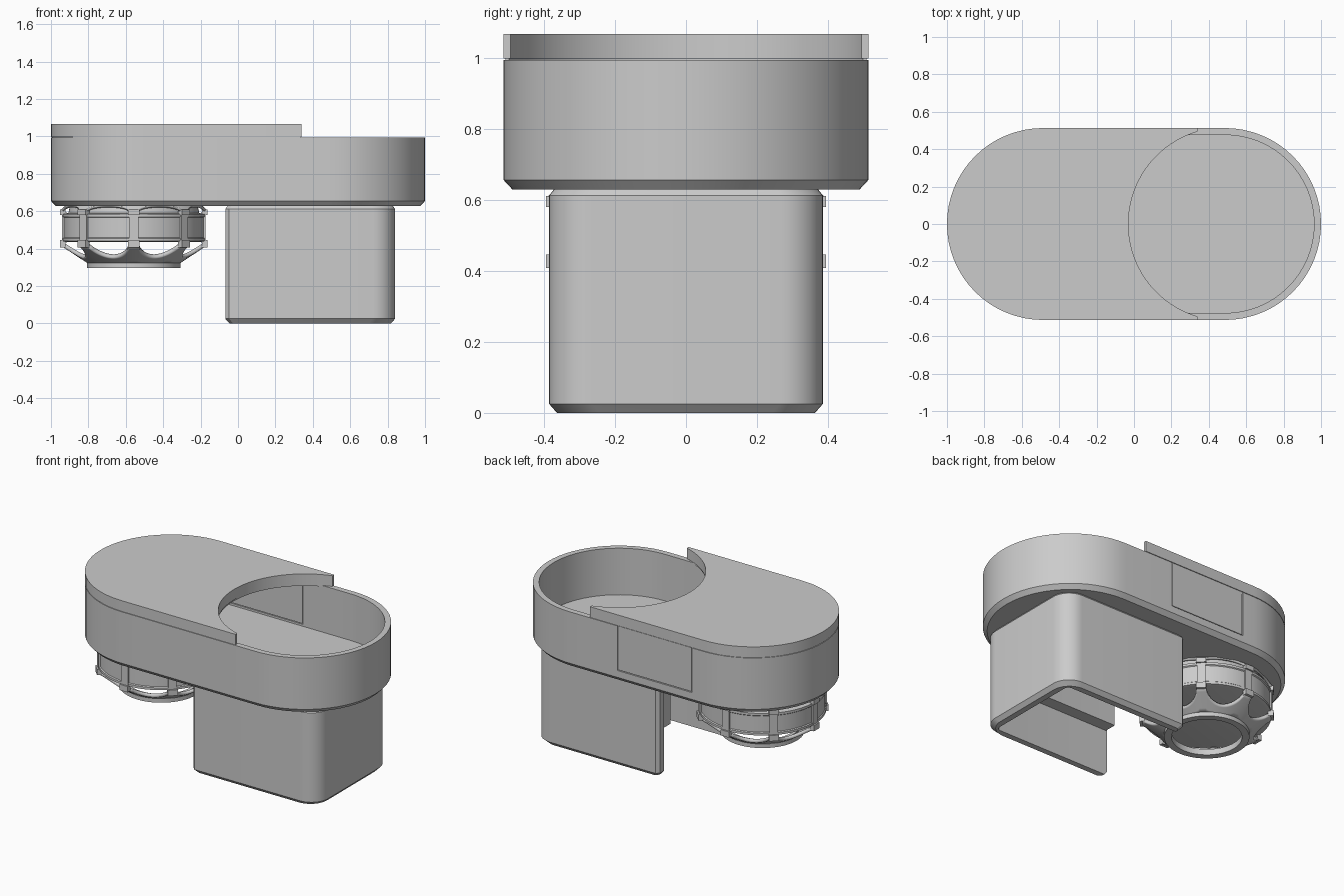
import bpy, bmesh
from math import cos, sin, pi, radians, sqrt, acos

cube = bpy.data.objects.get("Cube")
if cube:
    bpy.data.objects.remove(cube, do_unlink=True)

grey = bpy.data.materials.new("matte grey")
grey.use_nodes = True
COLOUR = (0.6, 0.6, 0.6, 1)
grey.diffuse_color = COLOUR
grey.node_tree.nodes["Principled BSDF"].inputs["Base Color"].default_value = COLOUR


def shade(obj):
    bpy.ops.object.select_all(action='DESELECT')
    obj.select_set(True)
    bpy.context.view_layer.objects.active = obj
    bpy.ops.object.shade_smooth_by_angle(angle=radians(28))


def finish(name, bm):
    bmesh.ops.recalc_face_normals(bm, faces=bm.faces)
    mesh = bpy.data.meshes.new(name)
    bm.to_mesh(mesh)
    bm.free()
    mesh.materials.append(grey)
    obj = bpy.data.objects.new(name, mesh)
    bpy.context.collection.objects.link(obj)
    shade(obj)
    return obj


def loft(name, layers, closed=False):
    """Skin a stack of (outline, z) layers; cap the ends or join them in a ring."""
    bm = bmesh.new()
    loops = [[bm.verts.new((x, y, z)) for x, y in pts] for pts, z in layers]
    n = len(loops[0])
    pairs = list(zip(loops, loops[1:]))
    if closed:
        pairs.append((loops[-1], loops[0]))
    else:
        bm.faces.new(loops[0])
        bm.faces.new(loops[-1])
    for a, b in pairs:
        for i in range(n):
            j = (i + 1) % n
            bm.faces.new((a[i], a[j], b[j], b[i]))
    return finish(name, bm)


def arc(cx, cy, r, start, end, n=32):
    return [(cx + r * cos(start + (end - start) * i / n),
             cy + r * sin(start + (end - start) * i / n)) for i in range(n + 1)]


def box(name, centre, size, turn=0):
    bm = bmesh.new()
    bmesh.ops.create_cube(bm, size=1)
    bmesh.ops.scale(bm, vec=size, verts=bm.verts)
    obj = finish(name, bm)
    obj.location = centre
    obj.rotation_euler.z = turn
    return obj


# Rounded tray body, open at the top
R, CX = 0.513, 0.487


def stadium(r):
    return arc(CX, 0, r, -pi / 2, pi / 2) + arc(-CX, 0, r, pi / 2, 3 * pi / 2)


tray = loft("body_tray", [(stadium(R - 0.025), 0.628), (stadium(R), 0.655),
                          (stadium(R), 0.993), (stadium(R - 0.037), 0.993),
                          (stadium(R - 0.037), 0.687)])

# Slot in the back wall, filled by a flush panel with a fine gap around it
PX, PW, PZ = -0.132, 0.545, 0.7
slot = box("slot_cutter", (PX, R, PZ + 0.2), (PW, 0.2, 0.4))
slot.hide_render = True
cut = tray.modifiers.new("slot", 'BOOLEAN')
cut.operation = 'DIFFERENCE'
cut.object = slot
bpy.context.view_layer.objects.active = tray
bpy.ops.object.modifier_apply(modifier=cut.name)
bpy.data.objects.remove(slot, do_unlink=True)
shade(tray)
box("side_panel", (PX, R - 0.02, PZ + 0.149), (PW - 0.01, 0.036, 0.288))


# Lid with a round bite over the open end, seated on a slightly narrower lip
def lid(inset):
    end, r, bite = 0.34 - inset, R - inset, 0.515 + inset
    a = acos((end - 0.485) / bite)
    return ([(end, r)] + arc(-CX, 0, r, pi / 2, 3 * pi / 2) + [(end, -r)]
            + arc(0.485, 0, bite, 2 * pi - a, a, 48))


loft("lid", [(lid(0.005), 0.985), (lid(0.005), 0.997), (lid(0), 0.997), (lid(0), 1.066)])


# Horseshoe skirt below the open end
def horseshoe(inset, wall):
    x0, x1, h, r, c = -0.068 + inset, 0.84 - inset, 0.385 - inset, 0.12, 0.02
    hi, xi, ri = 0.385 - wall, 0.84 - wall, 0.03
    outer = ([(x0, -h + c), (x0 + c, -h)] + arc(x1 - r, -h + r, r, -pi / 2, 0, 10)
             + arc(x1 - r, h - r, r, 0, pi / 2, 10) + [(x0 + c, h), (x0, h - c)])
    inner = ([(x0, hi)] + arc(xi - ri, hi - ri, ri, pi / 2, 0, 8)
             + arc(xi - ri, -hi + ri, ri, 0, -pi / 2, 8) + [(x0, -hi)])
    return outer + inner


loft("skirt_wall", [(horseshoe(0.022, 0.06), 0), (horseshoe(0, 0.06), 0.025),
                    (horseshoe(0, 0.06), 0.612), (horseshoe(0.018, 0.06), 0.635)])
loft("skirt_inner_step", [(horseshoe(0.01, 0.14), 0.3), (horseshoe(0.01, 0.14), 0.612),
                          (horseshoe(0.022, 0.14), 0.632)])

# Round drum below the covered end
DX = -0.557


def circle(r):
    return arc(DX, 0, r, 0, 2 * pi * 63 / 64, 63)


loft("drum", [(circle(r), z) for r, z in (
    (0.36, 0.435), (0.38, 0.44), (0.38, 0.455), (0.374, 0.46), (0.374, 0.565),
    (0.38, 0.57), (0.38, 0.585), (0.35, 0.59), (0.34, 0.635))])
loft("bottom_ring", [(circle(0.25), 0.297), (circle(0.25), 0.335),
                     (circle(0.207), 0.335), (circle(0.207), 0.297)], closed=True)


# Scalloped cages: conical shells whose rims dip between eight arms
def cage(name, r0, z0, r1, z1, low, thickness):
    bm = bmesh.new()
    n, arms, rows = 192, 8, 5
    grid = []
    for i in range(n):
        t = abs(((i * arms / n + 0.5) % 1) - 0.5) * 2      # 0 at an arm, 1 midway
        u = max(0, (t - 0.18) / 0.82)
        f = 1 if u == 0 else 1 - (1 - low) * sqrt(max(0, 1 - (1 - u) ** 2))
        ang = 2 * pi * i / n
        col = []
        for k in range(rows + 1):
            s = f * k / rows
            r = r0 + (r1 - r0) * s
            col.append(bm.verts.new((DX + r * cos(ang), r * sin(ang), z0 + (z1 - z0) * s)))
        grid.append(col)
    for i in range(n):
        p, q = grid[i], grid[(i + 1) % n]
        for k in range(rows):
            bm.faces.new((p[k], q[k], q[k + 1], p[k + 1]))
    obj = finish(name, bm)
    mod = obj.modifiers.new("thickness", 'SOLIDIFY')
    mod.thickness = thickness
    mod.offset = 0
    return obj


cage("lower_cage", 0.235, 0.327, 0.385, 0.425, 0.34, 0.022)
cage("upper_cage", 0.355, 0.632, 0.387, 0.6, 0.2, 0.015)

# Clip feet and upright ribs at every arm
for i in range(8):
    t = i * pi / 4
    for name, r, z, size in (("lower_clip", 0.379, 0.426, (0.03, 0.06, 0.038)),
                             ("upper_clip", 0.379, 0.595, (0.03, 0.06, 0.03)),
                             ("upright_rib", 0.371, 0.512, (0.026, 0.05, 0.16))):
        box(f"{name}_{i + 1}", (DX + r * cos(t), r * sin(t), z), size, t)
